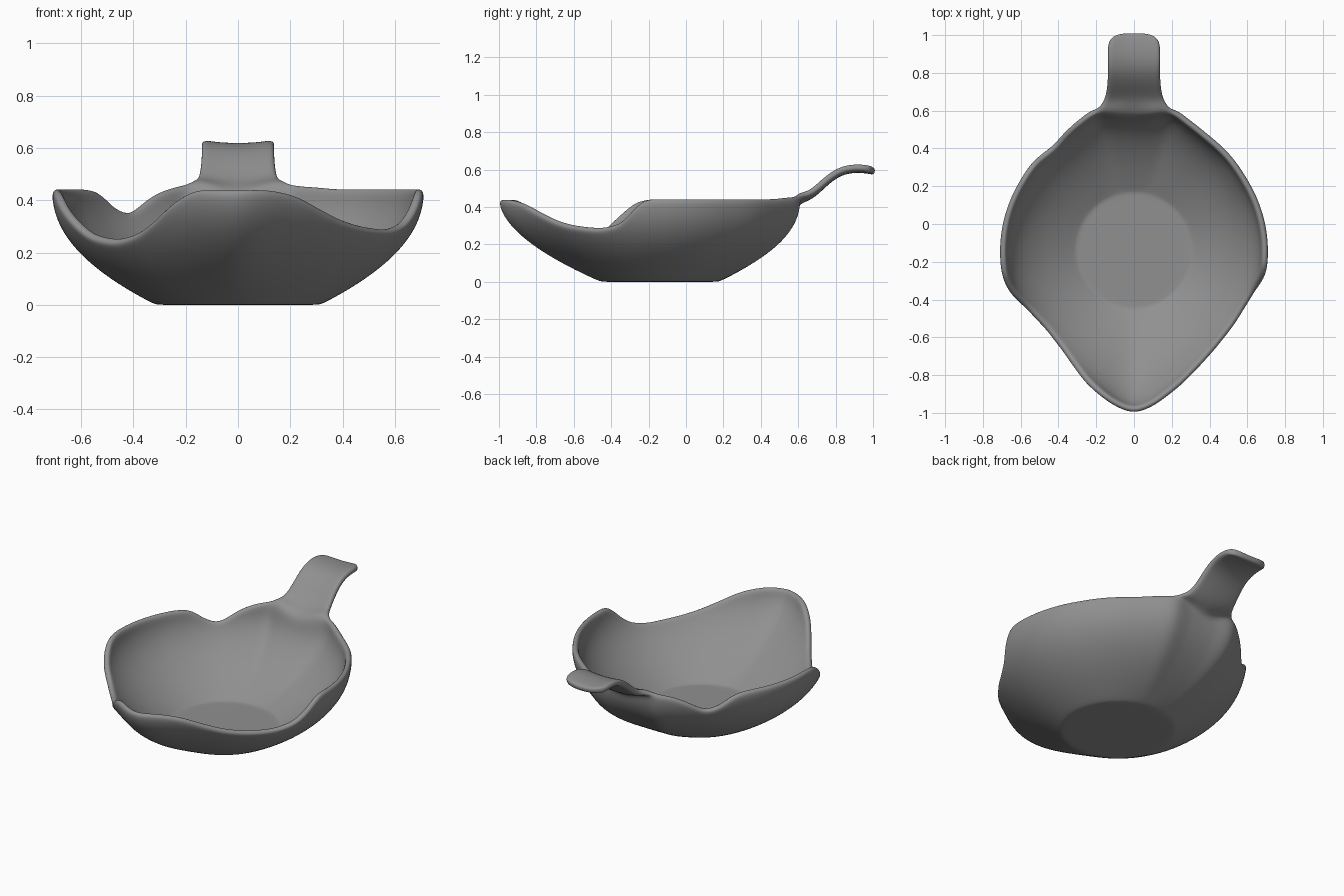
import bpy
import math

cube = bpy.data.objects.get("Cube")
if cube:
    bpy.data.objects.remove(cube, do_unlink=True)

COLUMNS = 96          # columns around the bowl
ROWS = 11             # rows from foot to rim
FOOT = 0.315          # radius of the flat foot
CENTER_Y = -0.14      # foot centre
FULL_HEIGHT = 0.44
WALL = 0.037
HALF_HANDLE = 4       # columns on each side of the handle

# Angles run from the back (+y) towards +x, in degrees.
RADIUS = [(0, .74), (8, .75), (15, .78), (24, .75), (33, .73), (45, .72), (60, .71),
          (90, .712), (105, .715), (130, .715), (144, .725), (153, .74), (165, .785),
          (173, .835), (180, .865)]
RIM_HEIGHT = [(-180, .435), (-169, .437), (-161, .39), (-152, .31), (-142, .255),
              (-131, .235), (-119, .255), (-112, .31), (-106, .37), (-99, .43), (-92, .442),
              (-60, .442), (-51, .43), (-45, .375), (-38, .34), (-29, .40), (-23, .437),
              (-15, .455), (0, .41), (15, .455), (24, .45), (33, .442), (94, .442),
              (99, .42), (103, .36), (110, .295), (120, .275), (132, .285), (143, .31),
              (152, .35), (165, .42), (173, .437), (180, .435)]
# Handle stations: y, height of the underside, half width, corner rounding
HANDLE = [(.65, .43, .165, 0), (.70, .46, .15, 0), (.76, .52, .143, 0), (.82, .565, .141, 0),
          (.88, .582, .143, 0), (.94, .582, .142, .005), (.98, .577, .135, .015),
          (1.005, .57, .115, .02)]


def smooth_lookup(table, x):
    """Interpolate a table with limited tangents, so that it never overshoots."""
    def slope(i):
        if i <= 0 or i >= len(table) - 1:
            return 0.0
        (xa, ya), (xb, yb), (xc, yc) = table[i - 1:i + 2]
        left, right = (yb - ya) / (xb - xa), (yc - yb) / (xc - xb)
        return 2 * left * right / (left + right) if left * right > 0 else 0.0

    for i in range(len(table) - 1):
        (xa, ya), (xb, yb) = table[i], table[i + 1]
        if x <= xb:
            w = xb - xa
            t = (x - xa) / w
            ease = t * t * (3 - 2 * t)
            return (ya + (yb - ya) * ease + w * slope(i) * t * (1 - t) ** 2
                    - w * slope(i + 1) * t * t * (1 - t))
    return table[-1][1]


def bowl_point(angle, fraction):
    """Point on the outer wall, at a fraction of the local rim height."""
    z = fraction * smooth_lookup(RIM_HEIGHT, angle)
    full = smooth_lookup(RADIUS, abs(angle))
    # the wall is straighter towards the spout
    front = max(0, -math.cos(math.radians(angle))) ** 3
    power = 2.2 - 0.35 * front
    flare = 1 - max(0, 1 - z / FULL_HEIGHT) ** power
    r = FOOT + (full - FOOT) * flare
    a = math.radians(angle)
    return r * math.sin(a), CENTER_Y + r * math.cos(a), z


verts, faces = [], []
angles = [360 * i / COLUMNS - 180 for i in range(COLUMNS)]

# Foot ring and wall rows
for a in map(math.radians, angles):
    r = FOOT - 0.02
    verts.append((r * math.sin(a), CENTER_Y + r * math.cos(a), 0))
for row in range(ROWS):
    fraction = (row / (ROWS - 1)) ** 1.2
    verts += [bowl_point(a, fraction) for a in angles]

faces.append(list(range(COLUMNS)))
for row in range(ROWS):
    low, high = row * COLUMNS, (row + 1) * COLUMNS
    for i in range(COLUMNS):
        j = (i + 1) % COLUMNS
        faces.append((low + i, high + i, high + j, low + j))

# Handle drawn out of the back of the rim
back = ROWS * COLUMNS + COLUMNS // 2
previous = [back + k for k in range(-HALF_HANDLE, HALF_HANDLE + 1)]
for y, z, half_width, rounding in HANDLE:
    current = []
    for k in range(-HALF_HANDLE, HALF_HANDLE + 1):
        t = k / HALF_HANDLE
        lift = 0.012 + 0.08 * max(0, 0.76 - y)
        current.append(len(verts))
        verts.append((half_width * t, y - rounding * t ** 4, z + lift * t * t))
    for k in range(2 * HALF_HANDLE):
        faces.append((previous[k], current[k], current[k + 1], previous[k + 1]))
    previous = current

mesh = bpy.data.meshes.new("spouted_bowl")
mesh.from_pydata(verts, [], faces)
mesh.polygons.foreach_set("use_smooth", [True] * len(mesh.polygons))
mesh.update()
bowl = bpy.data.objects.new("spouted_bowl", mesh)
bpy.context.collection.objects.link(bowl)

# Wall thickness and rounded rim
shell = bowl.modifiers.new("wall_thickness", 'SOLIDIFY')
shell.thickness = WALL
shell.offset = -1
rounding = bowl.modifiers.new("rounded_rim", 'SUBSURF')
rounding.levels = 2
rounding.render_levels = 2

# Plain grey glaze
grey = bpy.data.materials.new("grey_glaze")
grey.use_nodes = True
color = (0.28, 0.28, 0.28, 1)
grey.diffuse_color = color
shader = next(n for n in grey.node_tree.nodes if n.type == 'BSDF_PRINCIPLED')
shader.inputs["Base Color"].default_value = color
mesh.materials.append(grey)
